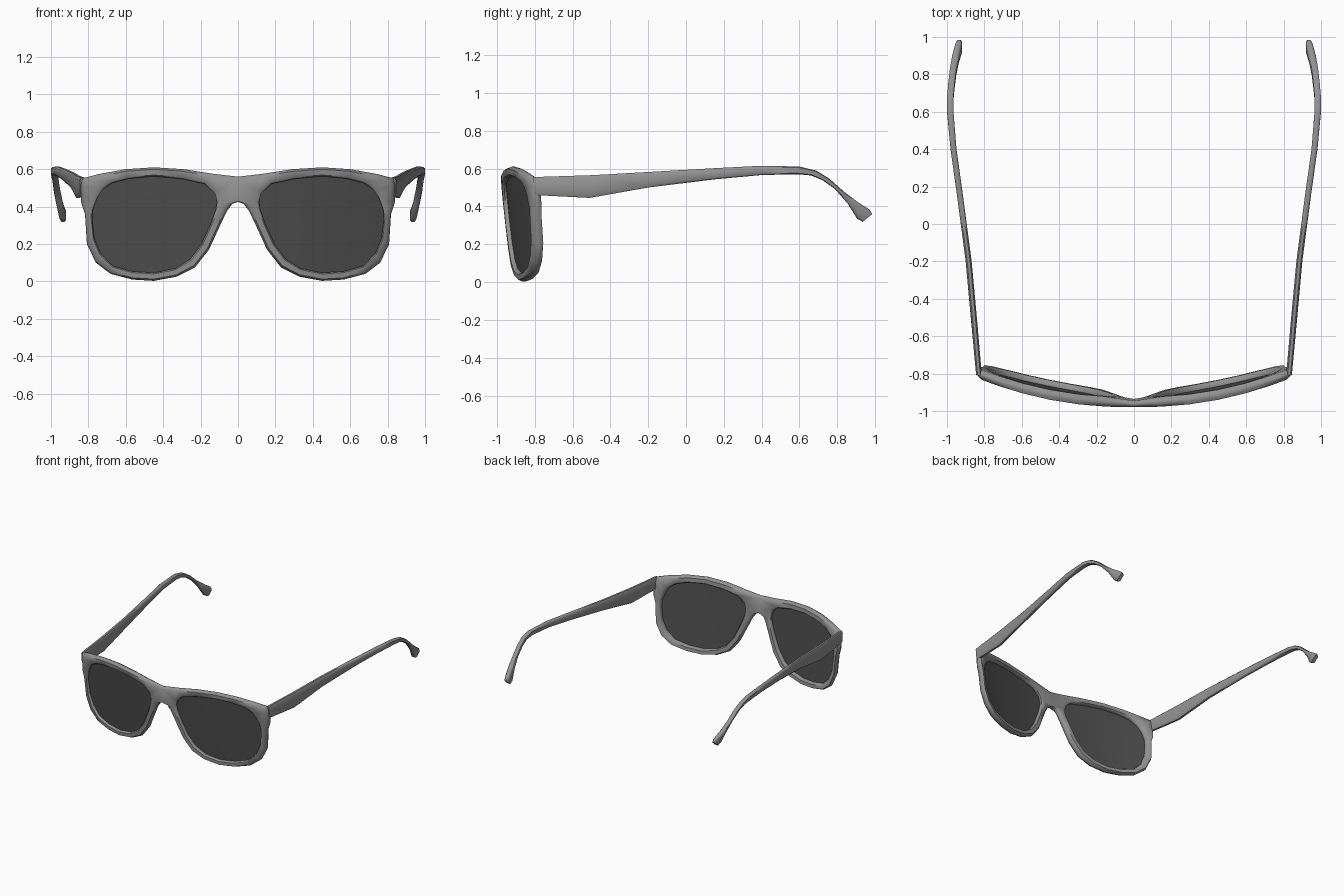
import bpy, bmesh, math

if "Cube" in bpy.data.objects:
    bpy.data.objects.remove(bpy.data.objects["Cube"])


def material(name, v):
    m = bpy.data.materials.new(name)
    m.diffuse_color = (v, v, v, 1)
    m.use_nodes = True
    m.node_tree.nodes["Principled BSDF"].inputs["Base Color"].default_value = m.diffuse_color
    return m


FRAME = material("frame grey", 0.29)
LENS = material("dark lens", 0.075)


def front_y(x, z):
    """Curved, slightly tilted front surface of the eyewear."""
    return -0.98 + 0.22 * x * x + 0.09 * (0.55 - z)


def thickness(x):
    return 0.034 + 0.02 * min(1, x / 0.15)


def finish(name, bm, mat, angle=50):
    """Turn a right half into a mirrored, smooth shaded object."""
    bmesh.ops.recalc_face_normals(bm, faces=bm.faces)
    me = bpy.data.meshes.new(name)
    bm.to_mesh(me)
    bm.free()
    me.materials.append(mat)
    ob = bpy.data.objects.new(name, me)
    bpy.context.collection.objects.link(ob)
    bpy.ops.object.select_all(action='DESELECT')
    bpy.context.view_layer.objects.active = ob
    ob.select_set(True)
    bpy.ops.object.shade_smooth_by_angle(angle=math.radians(angle))
    mod = ob.modifiers.new("mirror", 'MIRROR')
    mod.merge_threshold = 0.0005
    return ob


# Rim outline: outer x, z and matching lens opening x, z
RIM = [
    (0, .56, .125, .475), (.13, .575, .18, .522), (.29, .60, .30, .548),
    (.45, .61, .45, .562), (.60, .60, .58, .55), (.74, .575, .67, .527),
    (.83, .552, .725, .49), (.842, .52, .755, .445), (.838, .42, .777, .38),
    (.818, .36, .779, .33), (.808, .20, .768, .23), (.76, .10, .735, .15),
    (.68, .04, .67, .083), (.565, .01, .565, .054), (.45, .003, .45, .046),
    (.33, .025, .335, .07), (.23, .075, .255, .12), (.155, .17, .195, .20),
    (.10, .29, .145, .31), (.06, .375, .118, .385), (.03, .415, .113, .42),
    (0, .425, .115, .44),
]
# Rounded rim section: fraction from outer to inner edge, fraction of depth
SECTION = [(0, .35), (0, .65), (.22, 1), (.85, 1), (1, .8), (1, .2), (.85, 0), (.22, 0)]

# Front frame with bridge
bm = bmesh.new()
rings = []
for ox, oz, ix, iz in RIM:
    ring = []
    for t, d in SECTION:
        x, z = ox + (ix - ox) * t, oz + (iz - oz) * t
        if ox == 0 and t < .3:
            x = 0
        ring.append(bm.verts.new((x, front_y(x, z) + d * thickness(x), z)))
    rings.append(ring)
for i, a in enumerate(rings):
    b = rings[(i + 1) % len(rings)]
    for j in range(len(SECTION)):
        k = (j + 1) % len(SECTION)
        quad = (a[j], a[k], b[k], b[j])
        if max(v.co.x for v in quad) > 1e-6:      # keep the mirror plane open
            bm.faces.new(quad)
finish("front_frame", bm, FRAME)

# Lenses: concentric loops on the same curve
bm = bmesh.new()
cx, cz = .45, .31
loops = []
for s in (1, .75, .5, .25):
    loop = []
    for _, _, ix, iz in RIM:
        x, z = cx + (ix - cx) * s, cz + (iz - cz) * s
        loop.append(bm.verts.new((x, front_y(x, z) + .022, z)))
    loops.append(loop)
n = len(RIM)
for a, b in zip(loops, loops[1:]):
    for i in range(n):
        bm.faces.new((a[i], a[(i + 1) % n], b[(i + 1) % n], b[i]))
mid = bm.verts.new((cx, front_y(cx, cz) + .022, cz))
for i in range(n):
    bm.faces.new((loops[-1][i], loops[-1][(i + 1) % n], mid))
finish("lenses", bm, LENS)

# Temple arms: centre x, half width, top y, z and bottom y, z of each section
ARM = [
    (.829, .015, -.81, .555, -.80, .46),
    (.856, .016, -.50, .565, -.51, .445),
    (.884, .016, -.20, .582, -.20, .50),
    (.930, .016, .15, .602, .15, .543),
    (.965, .016, .40, .615, .40, .566),
    (.982, .017, .60, .611, .59, .570),
    (.982, .017, .69, .589, .66, .564),
    (.976, .017, .76, .545, .72, .540),
    (.967, .017, .84, .474, .79, .490),
    (.954, .018, .91, .422, .855, .415),
    (.938, .018, .97, .383, .905, .335),
    (.935, .014, .985, .360, .935, .318),
]
CORNERS = [(-.5, 1), (.5, 1), (1, .7), (1, -.7), (.5, -1), (-.5, -1), (-1, -.7), (-1, .7)]
bm = bmesh.new()
prev = None
for cx, w, ty, tz, by, bz in ARM:
    ring = []
    for u, v in CORNERS:
        f = (1 + v) / 2
        ring.append(bm.verts.new((cx + u * w, by + (ty - by) * f, bz + (tz - bz) * f)))
    if prev:
        for j in range(8):
            k = (j + 1) % 8
            bm.faces.new((prev[j], prev[k], ring[k], ring[j]))
    else:
        bm.faces.new(ring)
    prev = ring
bm.faces.new(prev)
finish("temple_arms", bm, FRAME)
